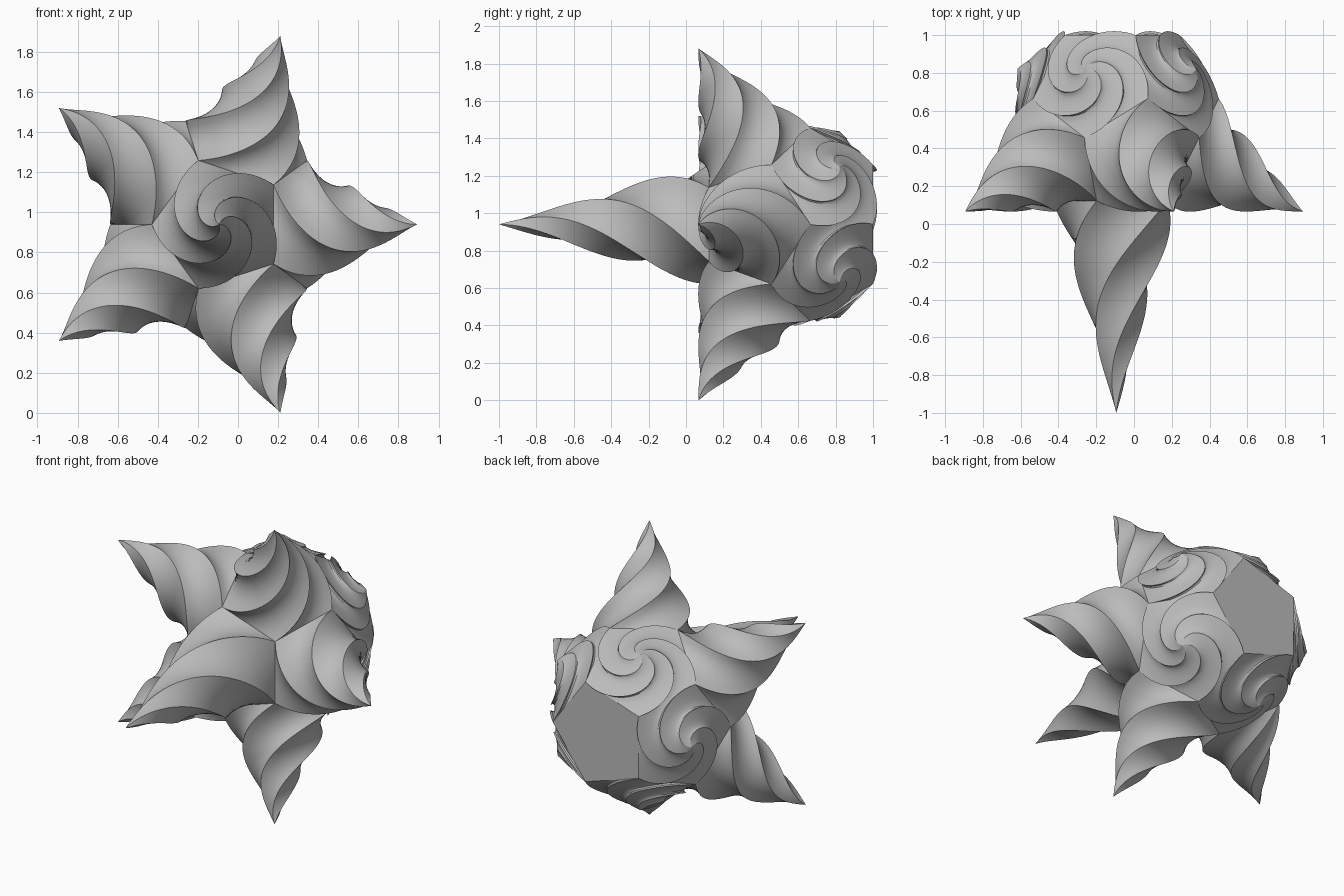
import bpy, bmesh
from math import sin, cos, radians, sqrt, pi
from mathutils import Vector

cube = bpy.data.objects.get("Cube")
if cube:
    bpy.data.objects.remove(cube)

CENTRE = Vector((-0.094, 0.561, 0.94))
EDGE = 0.394
INRADIUS = 1.1135 * EDGE
RIM = 0.8507 * EDGE          # circumradius of one pentagon
TWIST = radians(180)
STEPS, CUTS = 64, 6

grey = bpy.data.materials.new("plain_grey")
grey.use_nodes = True
grey.diffuse_color = (0.5, 0.5, 0.5, 1)
grey.node_tree.nodes["Principled BSDF"].inputs["Base Color"].default_value = (0.5, 0.5, 0.5, 1)


def pentagon(cuts):
    """Unit pentagon outline with each side cut into equal pieces."""
    corners = [Vector((cos(2 * pi * k / 5), sin(2 * pi * k / 5))) for k in range(5)]
    return [corners[k].lerp(corners[(k + 1) % 5], j / cuts)
            for k in range(5) for j in range(cuts)]


def finish(name, bm):
    mesh = bpy.data.meshes.new(name)
    bm.to_mesh(mesh)
    bm.free()
    mesh.materials.append(grey)
    obj = bpy.data.objects.new(name, mesh)
    bpy.context.collection.objects.link(obj)
    bpy.ops.object.select_all(action='DESELECT')
    obj.select_set(True)
    bpy.context.view_layer.objects.active = obj
    bpy.ops.object.shade_smooth_by_angle(angle=radians(30))


def spike(name, normal, corner, height):
    """Pentagon swept along its normal, turning and shrinking to a point."""
    n = normal.normalized()
    u = (corner - n * corner.dot(n)).normalized()
    v = n.cross(u)
    base = CENTRE + n * INRADIUS
    outline = pentagon(CUTS)
    bm = bmesh.new()

    def ring(t):
        c, s, r = cos(TWIST * t), sin(TWIST * t), RIM * (1 - t)
        return [bm.verts.new(base + n * height * t
                             + u * r * (p.x * c - p.y * s)
                             + v * r * (p.x * s + p.y * c)) for p in outline]

    lower = ring(0)
    if height == 0:
        bm.faces.new(lower)
        return finish(name, bm)
    count = len(outline)
    for i in range(1, STEPS):
        upper = ring(i / STEPS)
        for j in range(count):
            k = (j + 1) % count
            bm.faces.new((lower[j], lower[k], upper[k], upper[j]))
        lower = upper
    tip = bm.verts.new(base + n * height)
    for j in range(count):
        bm.faces.new((lower[j], lower[(j + 1) % count], tip))
    finish(name, bm)


# Long front spike and flat back face
back = Vector((0, 1, 0))
spike("front_spike", -back, Vector((-1, 0, 0)), 1.561 - INRADIUS)
spike("back_face", back, Vector((1, 0, 0)), 0)

# Ring of five medium spikes and ring of five low swirls
for k in range(5):
    a = radians(72 * k)
    spike(f"side_spike_{k + 1}", Vector((2 * cos(a), -1, 2 * sin(a))), back, 1.105 - INRADIUS)
    a += radians(36)
    spike(f"low_swirl_{k + 1}", Vector((2 * cos(a), 1, 2 * sin(a))), -back, 0.146)
